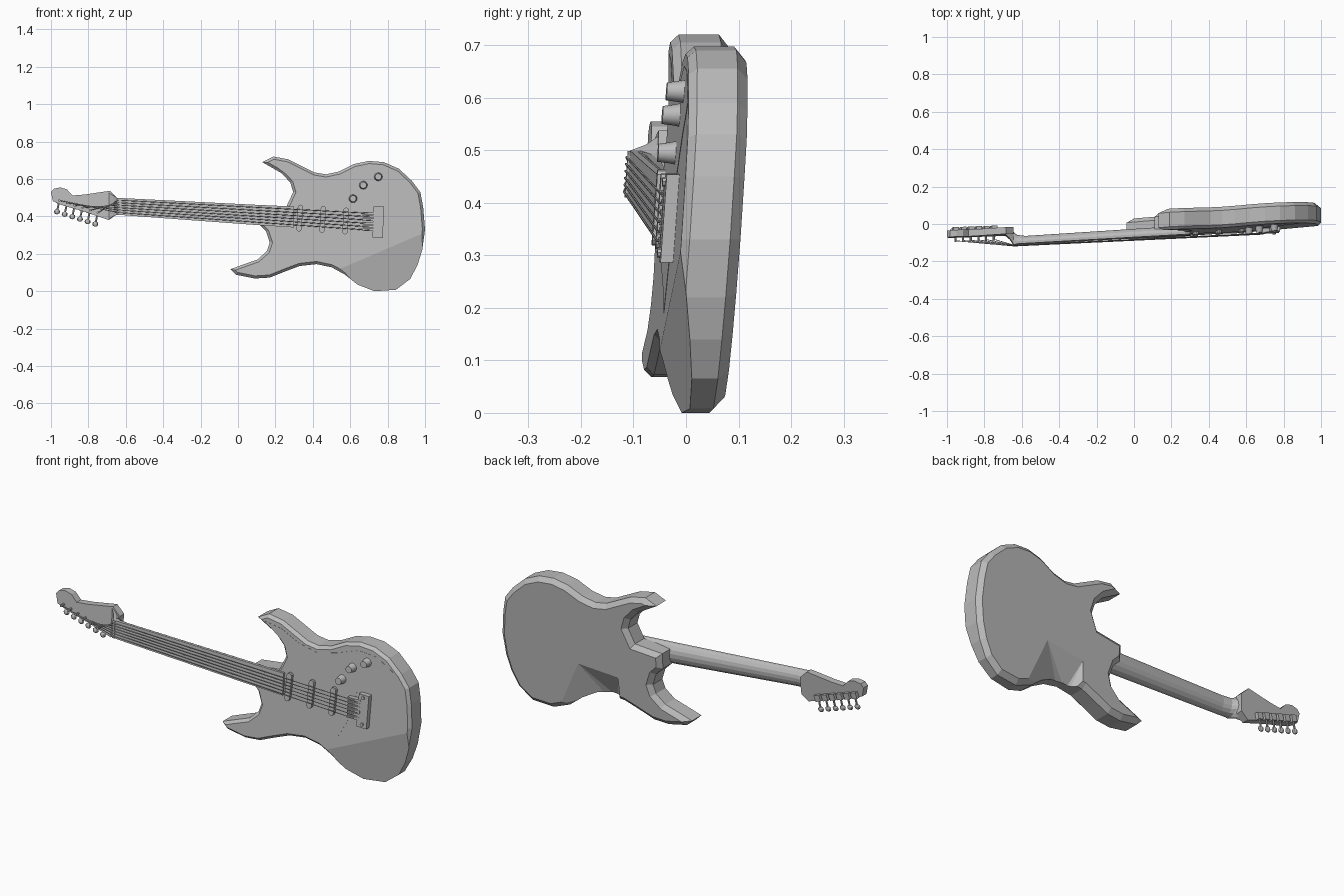
import bpy, bmesh
from mathutils import Vector, Matrix

cube = bpy.data.objects.get("Cube")
if cube:
    bpy.data.objects.remove(cube, do_unlink=True)

grey = bpy.data.materials.new("plain_grey")
grey.use_nodes = True
grey.diffuse_color = (0.5, 0.5, 0.5, 1)
grey.node_tree.nodes["Principled BSDF"].inputs["Base Color"].default_value = (0.5, 0.5, 0.5, 1)

# Parts are built on a flat face at y = 0, then leaned back together
LEAN = Matrix(((1, 0, 0, 0), (0.06, 1, 0.07, -0.091), (0, 0, 1, 0), (0, 0, 0, 1)))


def finish(name, bm, smooth=False):
    bmesh.ops.recalc_face_normals(bm, faces=bm.faces[:])
    mesh = bpy.data.meshes.new(name)
    bm.to_mesh(mesh)
    bm.free()
    mesh.transform(LEAN)
    mesh.materials.append(grey)
    ob = bpy.data.objects.new(name, mesh)
    bpy.context.collection.objects.link(ob)
    if smooth:
        bpy.ops.object.select_all(action='DESELECT')
        ob.select_set(True)
        bpy.context.view_layer.objects.active = ob
        bpy.ops.object.shade_smooth_by_angle(angle=0.7)
    return ob


def slab(bm, outline, front, back):
    """Extrude an x, z outline; return its front and back faces."""
    rings = [[bm.verts.new((x, d, z)) for x, z in outline] for d in (front, back)]
    n = len(outline)
    for i in range(n):
        j = (i + 1) % n
        bm.faces.new((rings[0][i], rings[0][j], rings[1][j], rings[1][i]))
    caps = [bm.faces.new(r) for r in rings]
    bmesh.ops.recalc_face_normals(bm, faces=bm.faces[:])
    return caps


def chamfer(bm, face, inset, depth):
    bmesh.ops.inset_individual(bm, faces=[face], thickness=inset, use_even_offset=True)
    for v in face.verts:
        v.co.y = depth


def rod(bm, a, b, r1, r2=None, sides=6):
    a, b = Vector(a), Vector(b)
    turn = (b - a).to_track_quat('Z', 'Y').to_matrix().to_4x4()
    bmesh.ops.create_cone(bm, cap_ends=True, segments=sides, radius1=r1,
                          radius2=r1 if r2 is None else r2, depth=(b - a).length,
                          matrix=Matrix.Translation((a + b) / 2) @ turn)


def box(bm, centre, size, tilt=0):
    m = Matrix.Translation(centre) @ Matrix.Rotation(tilt, 4, 'Y') @ Matrix.Diagonal((*size, 1))
    bmesh.ops.create_cube(bm, size=1, matrix=m)


# Body with two horns and a neck heel
outline = [(.13, .69), (.19, .72), (.27, .705), (.34, .67), (.41, .635), (.47, .625),
           (.54, .64), (.62, .68), (.70, .697), (.78, .69), (.86, .655), (.93, .59),
           (.975, .53), (.99, .45), (1, .33), (.985, .22), (.96, .14), (.92, .065),
           (.845, .008), (.73, 0), (.64, .035), (.57, .09), (.50, .128), (.42, .145),
           (.33, .135), (.25, .105), (.17, .073), (.09, .068), (-.01, .088), (-.04, .118),
           (.02, .14), (.105, .17), (.155, .215), (.17, .26), (.15, .32), (.11, .36),
           (.11, .44), (.26, .455), (.295, .53), (.28, .58), (.235, .63)]
bm = bmesh.new()
front, back = slab(bm, outline, .015, .092)
chamfer(bm, front, .014, 0)
chamfer(bm, back, .024, .113)
# Forearm bevel across the lower front corner
low = Vector((.8, .045, 0))
ridge_a, ridge_b = Vector((.57, 0, .13)), Vector((.99, 0, .31))
normal = (ridge_b - ridge_a).cross(low - ridge_a).normalized()
if normal.y > 0:
    normal = -normal
cut = bmesh.ops.bisect_plane(bm, geom=bm.verts[:] + bm.edges[:] + bm.faces[:],
                             plane_co=low, plane_no=normal, clear_outer=True)
bmesh.ops.edgeloop_fill(bm, edges=[e for e in cut["geom_cut"] if isinstance(e, bmesh.types.BMEdge)])
body = finish("body", bm)

# Belly hollow cut into the back at the waist
bm = bmesh.new()
for p in [(.57, .113, .28), (.35, .113, .26), (.68, .113, .03), (.40, .05, .12), (.40, .03, .04),
          (.57, .16, .28), (.35, .16, .26), (.68, .16, .03), (.33, .16, .04), (.34, .113, .06)]:
    bm.verts.new(p)
bmesh.ops.convex_hull(bm, input=bm.verts[:])
cutter = finish("belly_cutter", bm)
cutter.hide_render = True
mod = body.modifiers.new("belly_cut", 'BOOLEAN')
mod.operation, mod.solver, mod.object = 'DIFFERENCE', 'EXACT', cutter
bpy.context.view_layer.objects.active = body
bpy.ops.object.modifier_apply(modifier=mod.name)
bpy.data.objects.remove(cutter, do_unlink=True)

# Thin guard plate on the front
bm = bmesh.new()
slab(bm, [(.18, .685), (.27, .67), (.37, .62), (.47, .595), (.58, .62), (.70, .66), (.80, .65),
          (.90, .59), (.80, .53), (.70, .45), (.66, .30), (.60, .19), (.50, .25), (.40, .285),
          (.30, .30), (.19, .31), (.17, .36), (.28, .46), (.31, .53), (.29, .60)], -.001, .004)
finish("guard_plate", bm)

# Neck, lofted with a flat front and a rounded back, stepping down to the headstock
half = [(1, 0), (1, .3), (.85, .62), (.55, .88), (.2, 1)]
section = half + [(-w, t) for w, t in reversed(half)]
bm = bmesh.new()
rings = []
for x, z, w, d0, d1 in [(.30, .397, .056, -.012, .03), (.10, .408, .054, -.012, .036),
                        (-.58, .45, .046, -.012, .03), (-.625, .453, .045, -.012, .038),
                        (-.645, .454, .045, -.012, .055), (-.665, .456, .055, .02, .076),
                        (-.69, .457, .07, .043, .077)]:
    rings.append([bm.verts.new((x, d0 + t * (d1 - d0), z + s * w)) for s, t in section])
for r, q in zip(rings, rings[1:]):
    for i in range(len(section)):
        j = (i + 1) % len(section)
        bm.faces.new((r[i], r[j], q[j], q[i]))
bm.faces.new(rings[0])
bm.faces.new(rings[-1])
finish("neck", bm)

bm = bmesh.new()
box(bm, (-.64, -.012, .454), (.012, .008, .088))
finish("nut", bm)

# Headstock
bm = bmesh.new()
slab(bm, [(-1, .53), (-.985, .548), (-.95, .555), (-.915, .545), (-.885, .512), (-.82, .517),
          (-.685, .537), (-.645, .497), (-.65, .41), (-.69, .38), (-.82, .425), (-.94, .46),
          (-.99, .482)], .042, .078)
finish("headstock", bm)

# Tuners, posts and strings, one set per string
tuners, posts, strings = bmesh.new(), bmesh.new(), bmesh.new()
for i in range(6):
    x = -.955 + i * .041
    edge = .465 - (x + .955) * .32
    knob = Vector((x - .013, .088, edge - .04))
    rod(tuners, (x, .088, edge + .02), knob, .005)
    box(tuners, (x, .087, edge + .018), (.03, .02, .032), .3)
    bmesh.ops.create_uvsphere(tuners, u_segments=8, v_segments=6, radius=1,
                              matrix=Matrix.Translation(knob) @ Matrix.Diagonal((.016, .009, .014, 1)))
    rod(posts, (x, .045, edge + .02), (x, .018, edge + .02), .006, sides=8)
    path = [(x, .025, edge + .02), (-.64, -.018, .421 + i * .0132),
            (.68, -.028, .328 + i * .018), (.73, -.02, .326 + i * .018)]
    for a, b in zip(path, path[1:]):
        rod(strings, a, b, .0022)
finish("tuners", tuners)
finish("string_posts", posts)
finish("strings", strings)

# Three pickups with rounded ends
bm = bmesh.new()
for x, z in [(.33, .391), (.453, .384), (.575, .376)]:
    box(bm, (x, -.007, z), (.028, .018, .115), .06)
    for s in (-1, 1):
        end = z + s * .058
        rod(bm, (x + s * .0035, .002, end), (x + s * .0035, -.016, end), .014, sides=10)
finish("pickups", bm)

# Bridge plate, saddles and studs
bm = bmesh.new()
box(bm, (.75, -.011, .371), (.055, .026, .168), .04)
for i in range(6):
    box(bm, (.70, -.014, .328 + i * .018), (.07, .022, .013))
for z in (.305, .44):
    rod(bm, (.75, -.02, z), (.75, -.03, z), .009, sides=8)
finish("bridge", bm)

# Control knobs on wider skirts
bm = bmesh.new()
for x, z in [(.615, .495), (.67, .567), (.75, .612)]:
    rod(bm, (x, .004, z), (x, -.012, z), .023, .02, 16)
    rod(bm, (x, -.012, z), (x, -.034, z), .02, .017, 16)
finish("control_knobs", bm, smooth=True)
